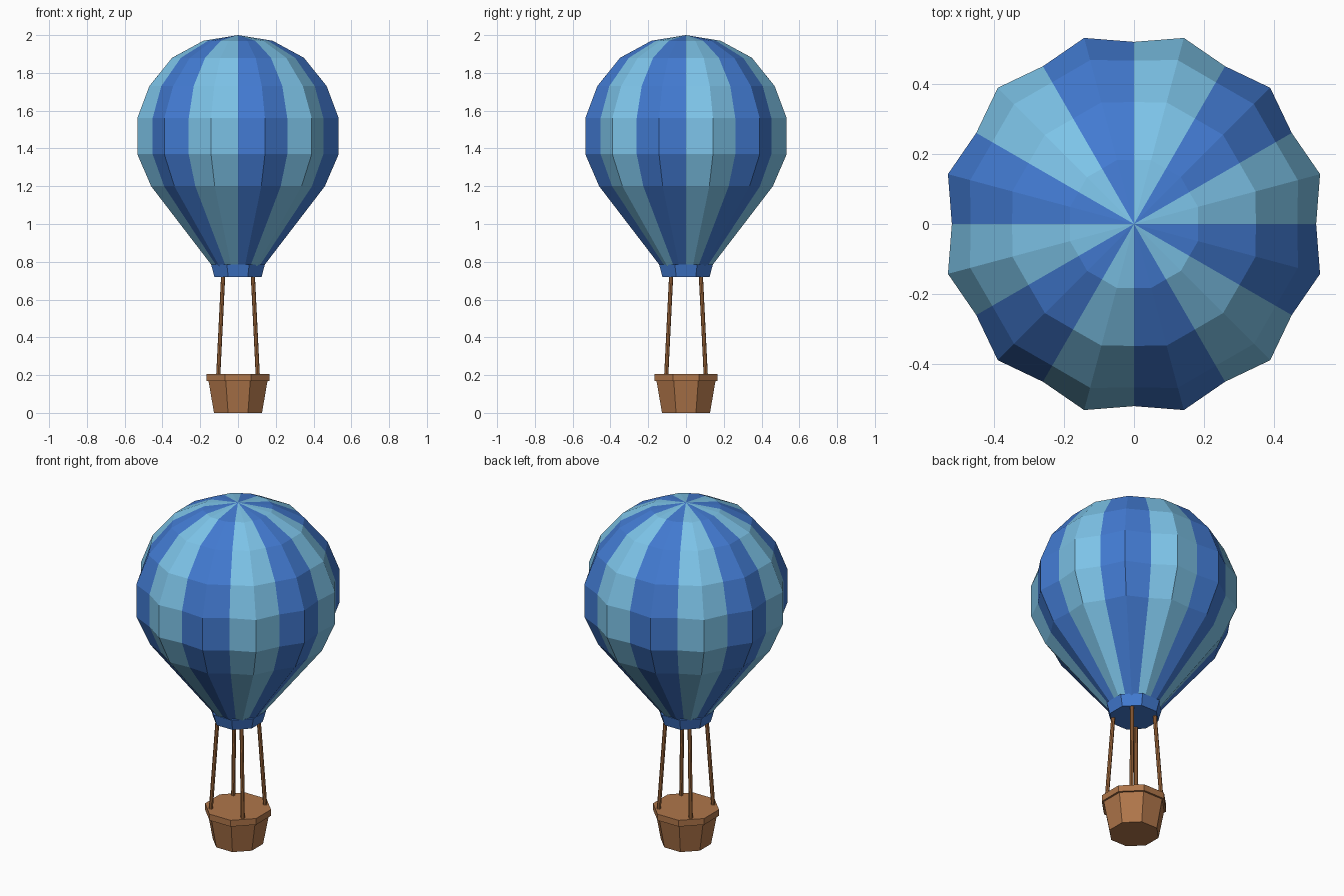
import bpy, bmesh
from math import cos, sin, radians, pi
from mathutils import Vector

if "Cube" in bpy.data.objects:
    bpy.data.objects.remove(bpy.data.objects["Cube"])


def material(name, rgb):
    m = bpy.data.materials.new(name)
    m.diffuse_color = (*rgb, 1)
    m.use_nodes = True
    m.node_tree.nodes["Principled BSDF"].inputs["Base Color"].default_value = m.diffuse_color
    return m


LIGHT = material("light_blue", (0.205, 0.55, 0.81))
BLUE = material("blue", (0.055, 0.196, 0.64))
WICKER = material("wicker", (0.43, 0.18, 0.068))
ROPE = material("rope", (0.39, 0.155, 0.05))


def finish(name, bm, *mats):
    bmesh.ops.recalc_face_normals(bm, faces=bm.faces)
    me = bpy.data.meshes.new(name)
    bm.to_mesh(me)
    bm.free()
    for m in mats:
        me.materials.append(m)
    ob = bpy.data.objects.new(name, me)
    bpy.context.collection.objects.link(ob)
    return ob


def frustum(name, half_low, half_high, z0, z1, mat):
    """Octagonal block with flats facing the axes; sizes are half widths."""
    bm = bmesh.new()
    k = 1 / cos(pi / 8)
    rings = []
    for half, z in ((half_low, z0), (half_high, z1)):
        rings.append([bm.verts.new((half * k * cos(pi / 8 + i * pi / 4),
                                    half * k * sin(pi / 8 + i * pi / 4), z))
                      for i in range(8)])
    for i in range(8):
        j = (i + 1) % 8
        bm.faces.new((rings[0][i], rings[0][j], rings[1][j], rings[1][i]))
    bm.faces.new(rings[0])
    bm.faces.new(rings[1])
    return finish(name, bm, mat)


# Envelope: 12 two-column gores, (seam radius, crest radius, height)
profile = [(0.183, 0.19, 1.97), (0.349, 0.361, 1.88), (0.469, 0.486, 1.73),
           (0.522, 0.552, 1.56), (0.522, 0.552, 1.37), (0.452, 0.476, 1.20),
           (0.125, 0.135, 0.77)]
bm = bmesh.new()
apex = bm.verts.new((0, 0, 2))
rings = [[bm.verts.new((r[i % 2] * cos(radians(15 * i)),
                        r[i % 2] * sin(radians(15 * i)), r[2]))
          for i in range(24)] for r in profile]
for i in range(24):
    j = (i + 1) % 24
    faces = [bm.faces.new((apex, rings[0][i], rings[0][j]))]
    for a, b in zip(rings, rings[1:]):
        faces.append(bm.faces.new((a[i], b[i], b[j], a[j])))
    for f in faces:
        f.material_index = (i // 2) % 2
bm.faces.new(rings[-1])
finish("envelope", bm, LIGHT, BLUE)

# Collar below the envelope
frustum("collar", 0.125, 0.142, 0.72, 0.785, BLUE)

# Basket and rim
frustum("basket", 0.127, 0.158, 0.0, 0.18, WICKER)
frustum("basket_rim", 0.167, 0.167, 0.17, 0.207, WICKER)

# Four ropes from rim to collar
for sx in (-1, 1):
    for sy in (-1, 1):
        a = Vector((sx * 0.105, sy * 0.105, 0.19))
        b = Vector((sx * 0.078, sy * 0.078, 0.74))
        bm = bmesh.new()
        bmesh.ops.create_cone(bm, cap_ends=True, segments=8, radius1=0.011,
                              radius2=0.011, depth=(b - a).length)
        rot = (b - a).to_track_quat('Z', 'Y').to_matrix()
        bmesh.ops.rotate(bm, verts=bm.verts, matrix=rot)
        bmesh.ops.translate(bm, verts=bm.verts, vec=(a + b) / 2)
        side = ("front" if sy < 0 else "back") + ("_left" if sx < 0 else "_right")
        finish(side + "_rope", bm, ROPE)
